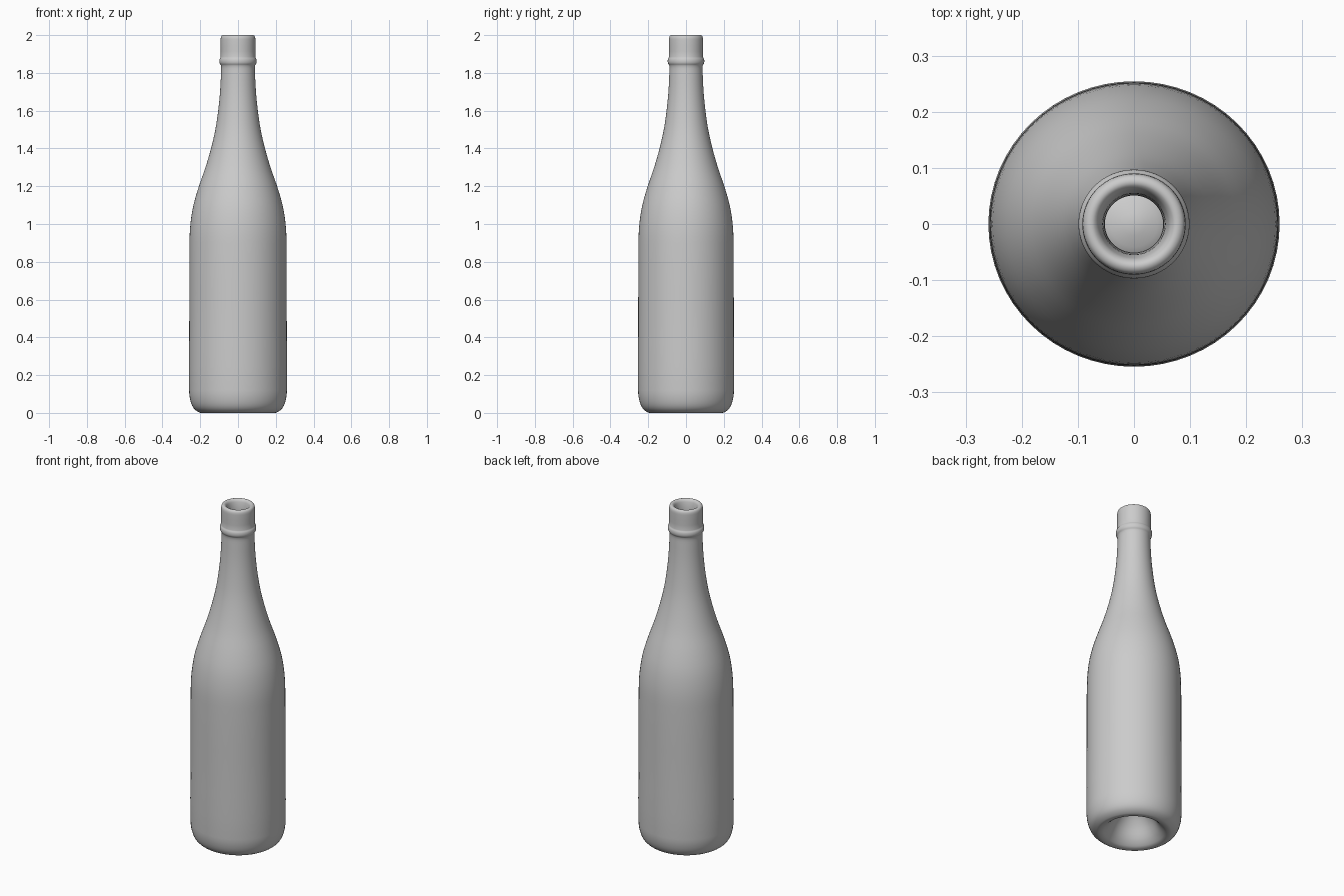
import bpy
import bmesh
from math import pi
from mathutils import Vector

cube = bpy.data.objects.get("Cube")
if cube:
    bpy.data.objects.remove(cube, do_unlink=True)

# Glass material
glass = bpy.data.materials.new("grey glass")
glass.use_nodes = True
grey = (0.6, 0.6, 0.6, 1)
glass.diffuse_color = grey
glass.node_tree.nodes["Principled BSDF"].inputs["Base Color"].default_value = grey


def smooth_path(points, steps=3):
    """Rounded path through (radius, height) points."""
    pts = [Vector((r, 0, z)) for r, z in points]
    path = []
    for i in range(len(pts) - 1):
        a, b = pts[i], pts[i + 1]
        before, after = pts[max(i - 1, 0)], pts[min(i + 2, len(pts) - 1)]
        reach = (b - a).length / 3
        start = a + (b - before).normalized() * reach
        end = b - (after - a).normalized() * reach
        for s in range(steps):
            t = s / steps
            u = 1 - t
            path.append(a * u**3 + start * 3 * u * u * t + end * 3 * u * t * t + b * t**3)
    return path + [pts[-1]]


def lathe(name, path, segments=64):
    bm = bmesh.new()
    verts = [bm.verts.new(p) for p in path]
    edges = [bm.edges.new(pair) for pair in zip(verts, verts[1:])]
    bmesh.ops.spin(bm, geom=verts + edges, cent=(0, 0, 0), axis=(0, 0, 1),
                   angle=2 * pi, steps=segments, use_merge=True)
    bmesh.ops.remove_doubles(bm, verts=bm.verts, dist=0.0002)
    bmesh.ops.recalc_face_normals(bm, faces=bm.faces)
    mesh = bpy.data.meshes.new(name)
    bm.to_mesh(mesh)
    bm.free()
    mesh.materials.append(glass)
    obj = bpy.data.objects.new(name, mesh)
    bpy.context.collection.objects.link(obj)
    return obj


# Hollow under the base
punt = [(0, 0.17), (0.05, 0.155), (0.1, 0.1), (0.135, 0.04), (0.165, 0.008), (0.185, 0)]
# Foot, body, shoulder and neck
body = [(0.205, 0.002), (0.235, 0.025), (0.252, 0.065), (0.259, 0.12), (0.258, 0.5),
        (0.257, 0.9), (0.252, 1.0), (0.236, 1.1), (0.207, 1.2), (0.172, 1.3),
        (0.143, 1.4), (0.12, 1.5), (0.105, 1.6), (0.095, 1.7), (0.09, 1.8), (0.09, 1.838)]
# Collar ring and lip
collar = [(0.097, 1.85), (0.099, 1.862), (0.097, 1.874), (0.092, 1.884)]
lip = [(0.092, 1.975), (0.089, 1.993), (0.08, 2.0), (0.07, 1.998), (0.062, 1.985)]
# Inner wall follows the outer one, ending on the raised floor
inside = [(0.055, 1.94), (0.053, 1.7)]
inside += [(r - 0.04, z) for r, z in reversed(body[3:13])]
inside += [(0.19, 0.06), (0.165, 0.055), (0.13, 0.1), (0.06, 0.19), (0, 0.21)]

bottle = lathe("bottle", smooth_path(punt + body + collar + lip + inside))
bottle.scale.y = 0.98

bpy.ops.object.select_all(action="DESELECT")
bottle.select_set(True)
bpy.context.view_layer.objects.active = bottle
bpy.ops.object.shade_smooth_by_angle(angle=pi / 4)
